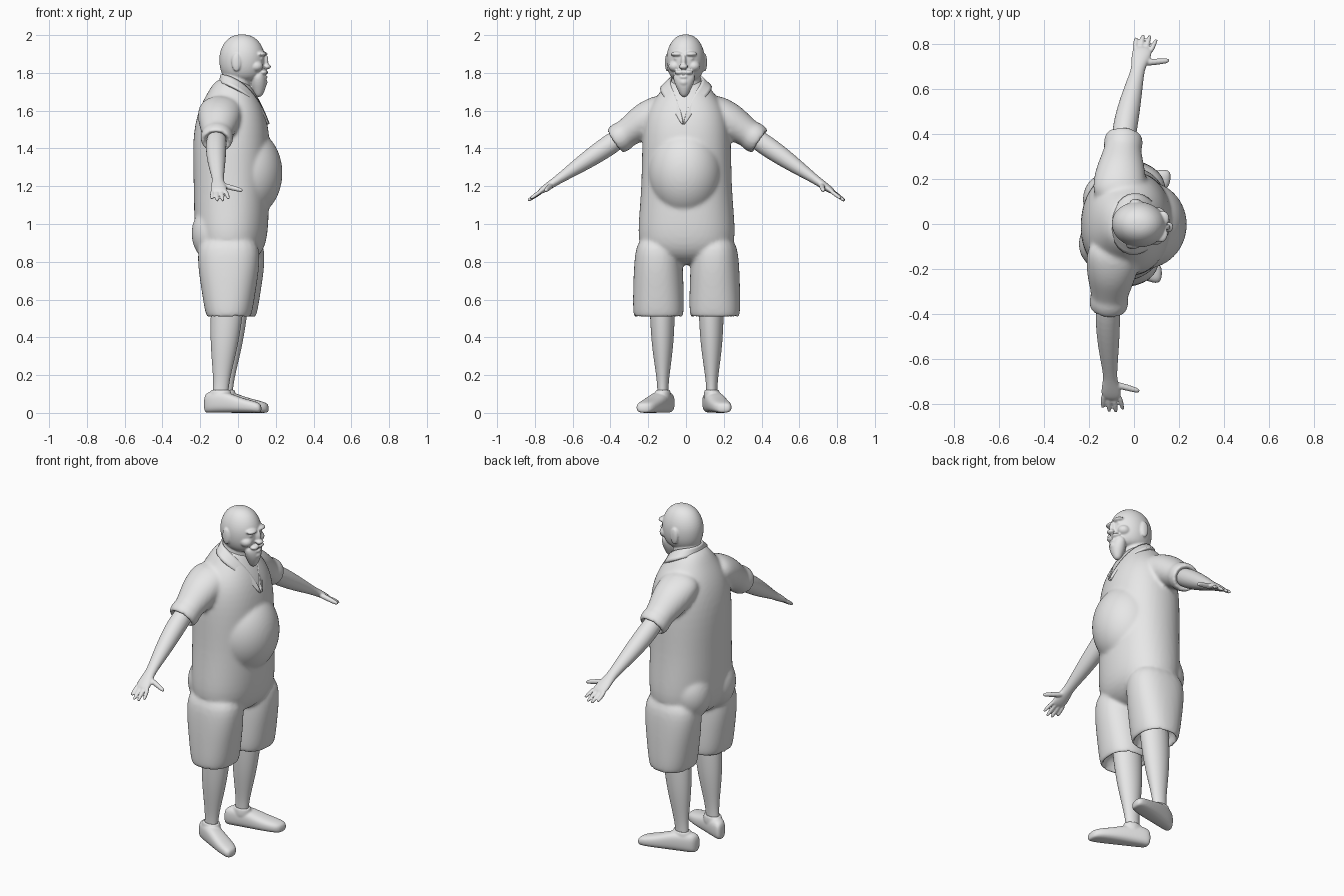
import bpy
import bmesh
from math import cos, sin, pi, copysign
from mathutils import Vector, Matrix

if "Cube" in bpy.data.objects:
    bpy.data.objects.remove(bpy.data.objects["Cube"])

GREY = (0.8, 0.8, 0.8, 1)
grey = bpy.data.materials.new("plain_grey")
grey.use_nodes = True
grey.diffuse_color = GREY
grey.node_tree.nodes["Principled BSDF"].inputs["Base Color"].default_value = GREY

TURN = -0.09  # the whole figure is turned slightly
X, Y, Z = Vector((1, 0, 0)), Vector((0, 1, 0)), Vector((0, 0, 1))
ARM_UP = Vector((0, .68, 1)).normalized()
BOTH = (1, -1)


def upright(x, y=0):
    """Centre line of a vertical part."""
    return lambda z, _: Vector((x, y, z))


def arm_line(y, _):
    """Sloping line from shoulder to hand, drifting forward past the sleeve."""
    return Vector((-.08 + max(0, y - .45) * .15, y, 1.7 - .68 * y))


def shin_line(z, _):
    return Vector((-.09 + .08 * z, .13, z))


def shoe_line(x, height):
    """Line from heel to turned-out toe, with the sole on the ground."""
    return Vector((x, .165 + .35 * x, height))


def loft(bm, line, rings, u=X, v=Y, sides=(1,), power=2, count=20):
    """Closed tube; each ring is a position along the line and two radii."""
    for side in sides:
        loops = []
        for along, ru, rv in rings:
            loop = []
            for i in range(count):
                c, s = cos(2 * pi * i / count), sin(2 * pi * i / count)
                a = copysign(abs(c) ** (2 / power), c) * ru
                b = copysign(abs(s) ** (2 / power), s) * rv
                p = line(along, rv) + u * a + v * b
                p.y *= side
                loop.append(bm.verts.new(p))
            loops.append(loop)
        for lower, upper in zip(loops, loops[1:]):
            for i in range(count):
                j = (i + 1) % count
                bm.faces.new((lower[i], lower[j], upper[j], upper[i]))
        bm.faces.new(loops[0])
        bm.faces.new(loops[-1])


def digit(bm, root, tip, thick, u, v, side):
    """Tapered finger with a rounded end."""
    root, tip = Vector(root), Vector(tip)
    rings = [(t, thick * r, thick * r) for t, r in ((0, 1), (.5, 1), (.9, .8), (1, .5))]
    loft(bm, lambda t, _: root.lerp(tip, t), rings, u, v, (side,), count=10)


def blob(bm, centre, radii, sides=(1,)):
    """Ellipsoid, optionally on both sides."""
    x, y, z = centre
    for side in sides:
        place = Matrix.Translation((x, y * side, z)) @ Matrix.Diagonal((*radii, 1))
        bmesh.ops.create_uvsphere(bm, u_segments=20, v_segments=12, radius=1, matrix=place)


def finish(name, bm, voxel=0, smooth=0):
    """Turn a bmesh into a smooth object; a voxel size welds its parts together."""
    bmesh.ops.recalc_face_normals(bm, faces=bm.faces)
    for face in bm.faces:
        face.smooth = True
    mesh = bpy.data.meshes.new(name)
    bm.to_mesh(mesh)
    bm.free()
    mesh.materials.append(grey)
    obj = bpy.data.objects.new(name, mesh)
    bpy.context.collection.objects.link(obj)
    obj.rotation_euler.z = TURN
    rounding = obj.modifiers.new("rounding", 'SUBSURF')
    rounding.levels = rounding.render_levels = 2
    if voxel:
        weld = obj.modifiers.new("weld", 'REMESH')
        weld.mode = 'VOXEL'
        weld.voxel_size = voxel
        weld.use_smooth_shade = True
        soften = obj.modifiers.new("soften", 'SMOOTH')
        soften.factor = .5
        soften.iterations = smooth
    return obj


# Shirt and shorts: torso, belly and seat
bm = bmesh.new()
loft(bm, upright(-.035), [(1.78, .075, .085), (1.7, .125, .14), (1.6, .18, .22), (1.45, .21, .24),
                          (1.2, .2, .24), (1, .2, .26), (.85, .18, .26), (.78, .08, .12)], power=2.2)
blob(bm, (.05, 0, 1.27), (.19, .2, .24))
blob(bm, (-.125, .1, .95), (.115, .12, .15), BOTH)

# Sleeves with rolled cuffs and hollow trouser legs
loft(bm, arm_line, [(.08, .12, .07), (.2, .12, .1), (.27, .1, .088), (.335, .08, .072), (.34, .09, .084),
                    (.39, .086, .078), (.39, .06, .056), (.36, .06, .054)], v=ARM_UP, sides=BOTH)
loft(bm, upright(-.036, .15), [(.95, .16, .11), (.8, .17, .13), (.65, .145, .135), (.5, .122, .137),
                               (.5, .1, .115), (.6, .1, .11)], sides=BOTH, power=2.3)
finish("shirt_and_shorts", bm, .01, 8)

# Folded collar meeting in a V on the chest
bm = bmesh.new()
left = [Vector(p) for p in ((-.1, 0, 1.79), (-.06, .08, 1.79), (.03, .09, 1.75), (.1, .04, 1.67), (.155, 0, 1.55))]
right = [Vector((p.x, -p.y, p.z)) for p in left[:0:-1]]
rows = [(bm.verts.new(p), bm.verts.new(p + Vector((p.x * .1, p.y * .6, -.045)))) for p in right + left]
for (inner, outer), (next_inner, next_outer) in zip(rows, rows[1:]):
    bm.faces.new((inner, outer, next_outer, next_inner))
collar = finish("collar", bm)
thickness = collar.modifiers.new("thickness", 'SOLIDIFY')
thickness.thickness = .014
thickness.offset = 0

# Head: skull, neck, goatee and face features
bm = bmesh.new()
loft(bm, upright(.022), [(2.005, .03, .025), (1.98, .085, .07), (1.92, .12, .1), (1.86, .125, .105),
                         (1.8, .115, .095), (1.75, .08, .06)])
loft(bm, upright(-.012), [(1.82, .085, .08), (1.74, .08, .08), (1.64, .09, .09)])
loft(bm, upright(.11), [(1.81, .035, .065), (1.75, .045, .055), (1.71, .035, .035), (1.67, .015, .015)])
blob(bm, (.125, .035, 1.9), (.03, .036, .014), BOTH)   # brows
blob(bm, (.12, .038, 1.876), (.018, .018, .012), BOTH)  # eyes
blob(bm, (.1, .05, 1.835), (.038, .035, .03), BOTH)    # cheeks
blob(bm, (.146, 0, 1.86), (.016, .014, .04))           # nose bridge
blob(bm, (.154, 0, 1.833), (.022, .024, .014))         # nose tip
blob(bm, (.135, .02, 1.803), (.025, .03, .013), BOTH)  # moustache
blob(bm, (.14, 0, 1.778), (.018, .026, .009))          # lower lip
blob(bm, (.137, 0, 1.75), (.02, .026, .02))            # chin
blob(bm, (0, .1, 1.855), (.026, .012, .048), BOTH)     # ears
finish("head", bm, .005, 4)

for label, side in (("left", 1), ("right", -1)):
    # Bare arm and palm
    bm = bmesh.new()
    loft(bm, arm_line, [(.32, .05, .05), (.42, .057, .057), (.54, .05, .047), (.66, .033, .028),
                        (.7, .031, .023), (.75, .047, .02), (.79, .042, .012)], v=ARM_UP, sides=(side,))

    # Four fanned fingers and a thumb
    for spread in (-1.5, -.5, .5, 1.5):
        reach = .845 - .008 * spread ** 2
        root = (-.032 + .023 * spread, .765, 1.178)
        tip = (-.02 + .03 * spread, reach, 1.7 - .685 * reach)
        digit(bm, root, tip, .012, X, ARM_UP, side)
    digit(bm, (-.04, .715, 1.21), (.092, .738, 1.177), .016, Y, Z, side)
    finish(label + "_arm", bm, .005, 4)

    # Bare lower leg
    bm = bmesh.new()
    loft(bm, shin_line, [(.65, .09, .07), (.5, .086, .066), (.35, .073, .058), (.2, .047, .035),
                         (.13, .041, .029), (.06, .042, .03)], sides=(side,))
    finish(label + "_lower_leg", bm)

    # Slip-on shoe with a raised ankle opening
    bm = bmesh.new()
    loft(bm, shoe_line, [(-.172, .025, .045), (-.15, .045, .057), (-.06, .053, .06), (.03, .057, .04),
                         (.12, .053, .03), (.145, .028, .022)], u=Y, v=Z, sides=(side,), power=2.7)
    loft(bm, shin_line, [(.05, .06, .045), (.1, .059, .044), (.13, .051, .037), (.11, .036, .026)], sides=(side,))
    finish(label + "_shoe", bm, .006, 3)
